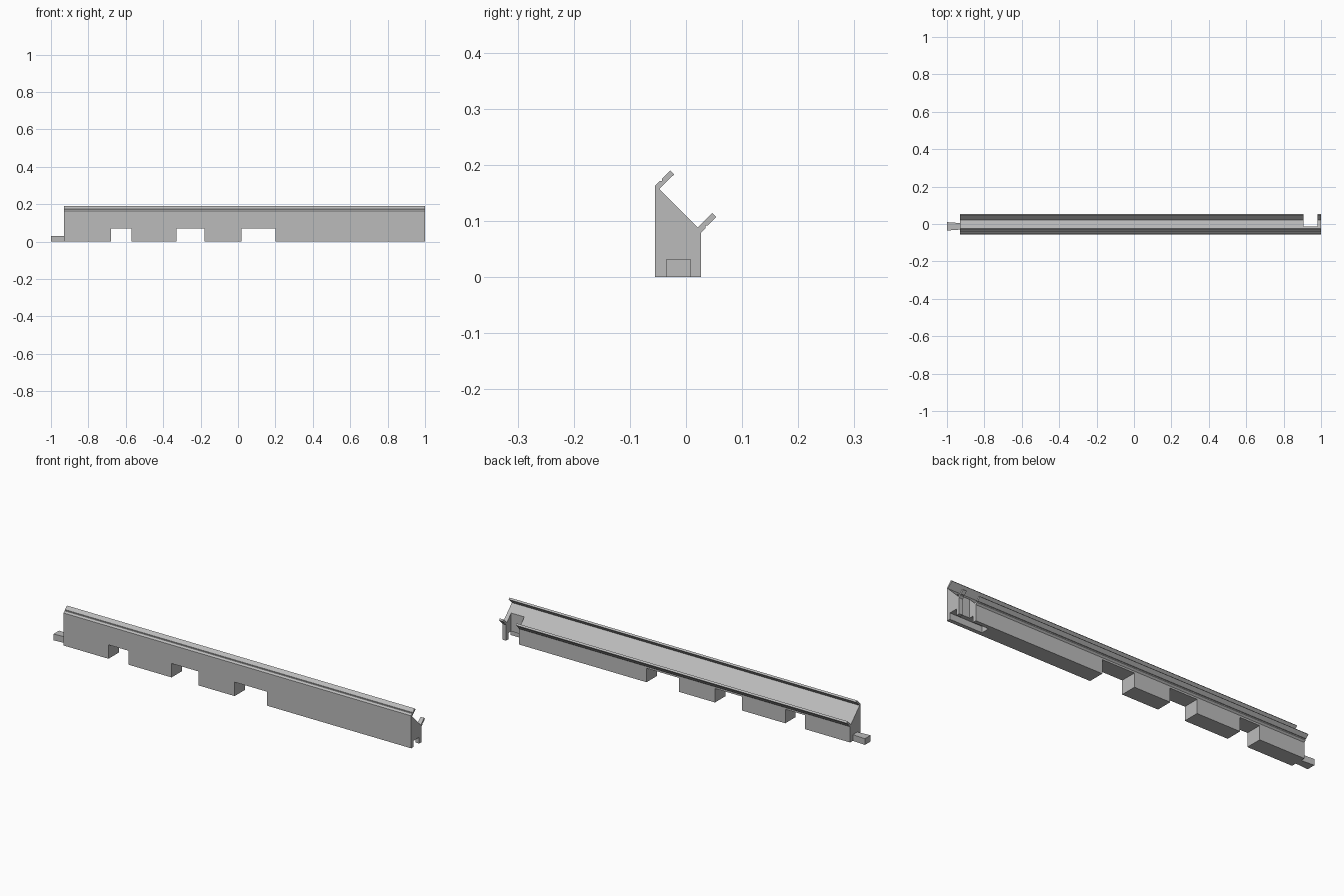
import bpy, bmesh

cube = bpy.data.objects.get("Cube")
if cube:
    bpy.data.objects.remove(cube, do_unlink=True)

grey = bpy.data.materials.new("light grey plastic")
grey.use_nodes = True
colour = (0.5, 0.5, 0.5, 1)
grey.diffuse_color = colour
grey.node_tree.nodes["Principled BSDF"].inputs["Base Color"].default_value = colour


def prism(name, outline, axis, start, end):
    """Extrude a 2D outline: (y, z) along x, or (x, y) along z."""
    bm = bmesh.new()
    place = (lambda p: (start, *p)) if axis == "x" else (lambda p: (*p, start))
    face = bm.faces.new([bm.verts.new(place(p)) for p in outline])
    new = bmesh.ops.extrude_face_region(bm, geom=[face])["geom"]
    step = end - start
    bmesh.ops.translate(bm, verts=[v for v in new if isinstance(v, bmesh.types.BMVert)],
                        vec=(step, 0, 0) if axis == "x" else (0, 0, step))
    bmesh.ops.recalc_face_normals(bm, faces=bm.faces)
    mesh = bpy.data.meshes.new(name)
    bm.to_mesh(mesh)
    bm.free()
    obj = bpy.data.objects.new(name, mesh)
    bpy.context.collection.objects.link(obj)
    mesh.materials.append(grey)
    return obj


def cut(target, cutter):
    bpy.context.view_layer.objects.active = target
    mod = target.modifiers.new("cut", "BOOLEAN")
    mod.operation = "DIFFERENCE"
    mod.solver = "EXACT"
    mod.object = cutter
    bpy.ops.object.modifier_apply(modifier=mod.name)
    bpy.data.objects.remove(cutter, do_unlink=True)


def box_cut(target, x0, x1, y0, y1, z0, z1):
    cut(target, prism("cutter", [(x0, y0), (x1, y0), (x1, y1), (x0, y1)], "z", z0, z1))


# Long sloped body with a stepped lip along each side of the slope
profile = [(-.055, 0), (-.055, .163), (-.047, .171), (-.043, .171), (-.043, .175),
           (-.028, .19), (-.021, .183), (-.048, .157), (.021, .088), (.047, .114),
           (.054, .107), (.039, .092), (.035, .092), (.035, .087), (.027, .079), (.027, 0)]
body = prism("sloped_rail_body", profile, "x", -.93, 1)

# Clearance gaps along the base
for x0, x1 in [(-.68, -.57), (-.33, -.18), (.02, .2)]:
    box_cut(body, x0, x1, -.1, .1, -.01, .07)

# Open slot behind the end wall
box_cut(body, .907, .98, -.014, .1, -.01, .3)

# Socket under the end for the next piece's tongue
box_cut(body, .82, 1.01, -.035, .008, -.01, .031)

# Connecting tongue, slightly wider at its tip
prism("connecting_tongue", [(-1, -.035), (-.93, -.03), (-.93, .005), (-1, .01)][::1],
      "z", 0, .031)
